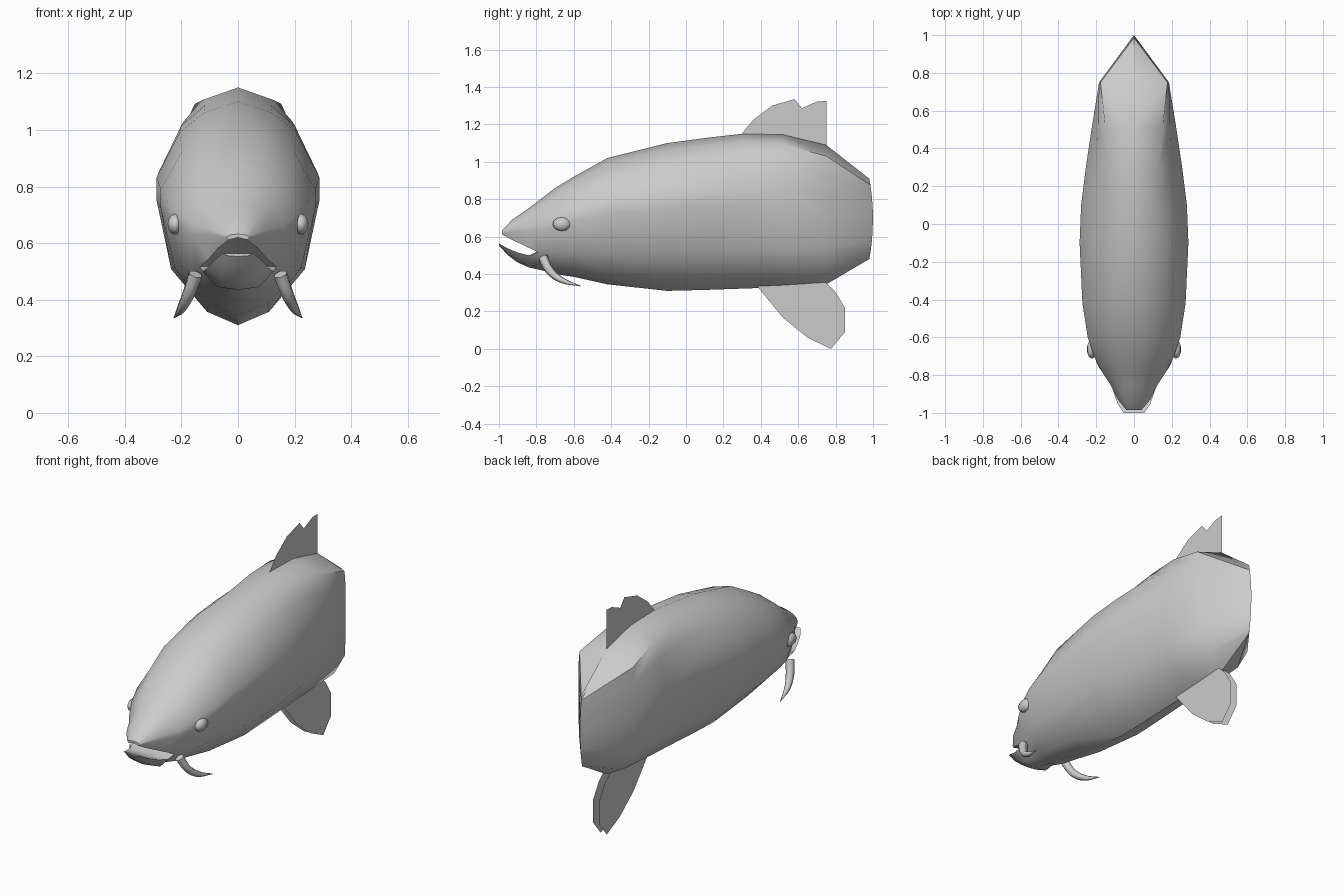
import bpy, bmesh

if "Cube" in bpy.data.objects:
    bpy.data.objects.remove(bpy.data.objects["Cube"])

# half cross-section as (width fraction, height fraction): rounded and boxy versions
ROUND = [(0, 1), (.42, .95), (.72, .86), (1, .66), (1, .56), (.82, .25), (.38, .06), (0, 0)]
BOXY = [(0, 1), (.96, .92), (1, .8), (1, .66), (1, .5), (.98, .25), (.6, .08), (0, 0)]
CORNER = 5  # section point that forms the mouth corner


def finish(bm, name, angle=0.7):
    bmesh.ops.recalc_face_normals(bm, faces=bm.faces)
    me = bpy.data.meshes.new(name)
    bm.to_mesh(me)
    bm.free()
    ob = bpy.data.objects.new(name, me)
    bpy.context.collection.objects.link(ob)
    bpy.ops.object.select_all(action='DESELECT')
    ob.select_set(True)
    bpy.context.view_layer.objects.active = ob
    bpy.ops.object.shade_smooth_by_angle(angle=angle)
    return ob


def bridge(bm, a, b):
    for i in range(len(a) - 1):
        vs = list(dict.fromkeys((a[i], a[i + 1], b[i + 1], b[i])))
        bm.faces.new(vs)


# ---- body: half loft, mirrored; y, bottom, top, half width, boxiness
stations = [
    (-.79, .425, .79, .165, 0), (-.70, .40, .86, .212, 0), (-.6, .385, .92, .245, 0),
    (-.42, .345, 1.02, .273, 0), (-.1, .31, 1.10, .288, 0), (.1, .315, 1.127, .28, 0),
    (.3, .322, 1.15, .255, .15), (.52, .33, 1.145, .222, .5), (.75, .345, 1.09, .185, 1)]
bm = bmesh.new()
rings = []
for y, bot, top, w, k in stations:
    ring = []
    for (rx, rz), (bx, bz) in zip(ROUND, BOXY):
        x, f = rx + (bx - rx) * k, rz + (bz - rz) * k
        ring.append(bm.verts.new((x * w, y, bot + (top - bot) * f)))
    rings.append(ring)
# pinched vertical tail edge
tail = [bm.verts.new((0, 1 - .08 * (f - .5) ** 2, .48 + .43 * f)) for _, f in BOXY]
rings.append(tail)
for a, b in zip(rings, rings[1:]):
    bridge(bm, a, b)

# snout: upper part of the section, closed below by the palate
front = rings[0]
throat = bm.verts.new((0, -.78, .525))
prev = front[:CORNER + 1] + [throat]
f5 = ROUND[CORNER][1]
for y, bot, top, w in [(-.85, .545, .745, .125), (-.93, .583, .69, .085), (-.985, .612, .632, .04)]:
    cur = [bm.verts.new((x * w, y, bot + (top - bot) * (f - f5) / (1 - f5)))
           for x, f in ROUND[:CORNER + 1]]
    cur.append(bm.verts.new((0, y, bot + .008)))
    bridge(bm, prev, cur)
    prev = cur
bm.faces.new(prev)

# lower jaw: lower part of the section, closed above by the mouth floor
prev = [throat] + front[CORNER:]
for y, bot, rim, w in [(-.84, .435, .50, .125), (-.90, .462, .515, .105),
                       (-.955, .503, .538, .085), (-1.0, .553, .563, .055)]:
    cur = [bm.verts.new(p) for p in ((0, y, rim), (w, y, rim),
                                     (w * .6, y, bot + .15 * (rim - bot)), (0, y, bot))]
    bridge(bm, prev, cur)
    prev = cur
bm.faces.new(prev)
bmesh.ops.mirror(bm, geom=bm.verts[:] + bm.edges[:] + bm.faces[:], axis='X', merge_dist=1e-4)
finish(bm, "body")


# ---- flat fins
def fin(name, x, outline):
    bm = bmesh.new()
    bm.faces.new([bm.verts.new((x, y, z)) for y, z in outline])
    finish(bm, name)


fin("dorsal_fin", 0, [(.29, 1.14), (.36, 1.225), (.46, 1.30), (.58, 1.335), (.62, 1.287),
                      (.70, 1.322), (.75, 1.325), (.75, 1.08)])
belly = [(.38, .335), (.52, .165), (.65, .06), (.775, 0), (.85, .09), (.85, .22),
         (.795, .31), (.74, .36)]

# ---- paired parts
for s, side in ((1, "right"), (-1, "left")):
    fin("belly_fin_" + side, .02 * s, belly)

    # eye
    bm = bmesh.new()
    bmesh.ops.create_uvsphere(bm, u_segments=10, v_segments=6, radius=1)
    for v in bm.verts:
        v.co = (s * .222 + v.co.x * .028, -.663 + v.co.y * .05, .667 + v.co.z * .037)
    finish(bm, "eye_" + side, 1.0)

    # barbel
    cu = bpy.data.curves.new("barbel_" + side, 'CURVE')
    cu.dimensions = '3D'
    cu.bevel_depth = 1
    cu.bevel_resolution = 1
    cu.resolution_u = 4
    cu.use_fill_caps = True
    sp = cu.splines.new('BEZIER')
    pts = [(.15, -.765, .49, .026), (.175, -.73, .42, .023), (.2, -.67, .37, .017), (.226, -.565, .336, .002)]
    sp.bezier_points.add(len(pts) - 1)
    for bp, (x, y, z, r) in zip(sp.bezier_points, pts):
        bp.co = (x * s, y, z)
        bp.radius = r
        bp.handle_left_type = bp.handle_right_type = 'AUTO'
    bpy.context.collection.objects.link(bpy.data.objects.new("barbel_" + side, cu))
